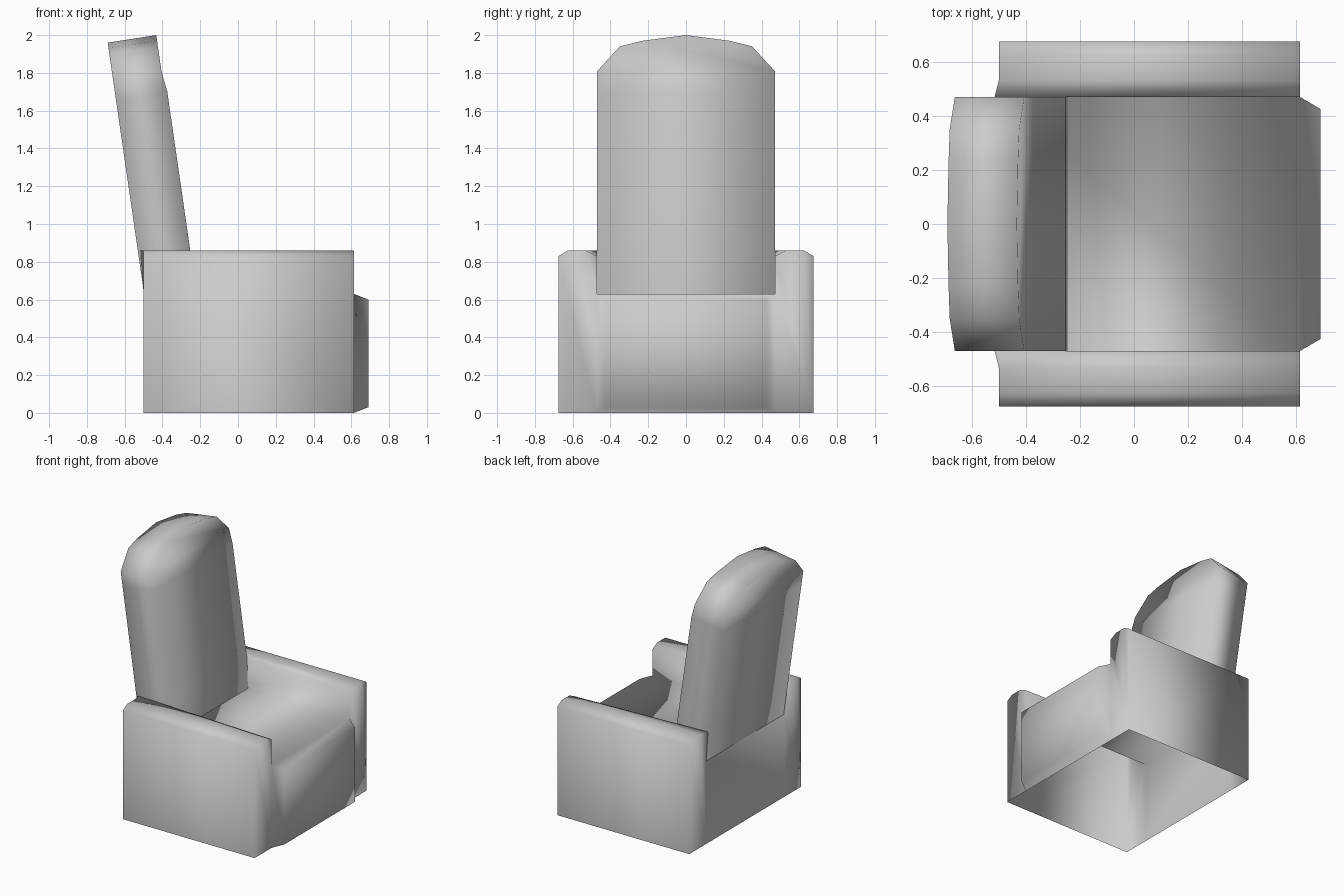
import bpy, bmesh, math

cube = bpy.data.objects.get("Cube")
if cube:
    bpy.data.objects.remove(cube)

grey = bpy.data.materials.new("grey upholstery")
grey.use_nodes = True
grey.diffuse_color = (0.6, 0.6, 0.6, 1)
grey.node_tree.nodes["Principled BSDF"].inputs["Base Color"].default_value = (0.6, 0.6, 0.6, 1)

BACK, FRONT, SEAT = -0.5, 0.613, 0.63


def finish(bm, name):
    """Weld a bmesh and turn it into a soft shaded upholstered part."""
    bmesh.ops.remove_doubles(bm, verts=bm.verts, dist=0.0005)
    bmesh.ops.recalc_face_normals(bm, faces=bm.faces)
    mesh = bpy.data.meshes.new(name)
    bm.to_mesh(mesh)
    bm.free()
    mesh.materials.append(grey)
    ob = bpy.data.objects.new(name, mesh)
    bpy.context.collection.objects.link(ob)
    bpy.ops.object.select_all(action="DESELECT")
    ob.select_set(True)
    bpy.context.view_layer.objects.active = ob
    bpy.ops.object.shade_smooth_by_angle(angle=math.radians(150))


def strip(bm, a, b):
    """Join two open chains of vertices with quads."""
    for i in range(len(a) - 1):
        bm.faces.new((a[i], a[i + 1], b[i + 1], b[i]))


def ring(bm, x, w, low, high):
    """Rectangle of vertices across the chair, closed for strip()."""
    corners = [bm.verts.new((x, y, z)) for y, z in [(-w, low), (w, low), (w, high), (-w, high)]]
    return corners + corners[:1]


# Base shell, open underneath: rear wall, seat top and padded front
bm = bmesh.new()
rear = ring(bm, BACK, 0.47, 0, SEAT)
mid = ring(bm, FRONT, 0.47, 0, SEAT)
pad = ring(bm, 0.69, 0.425, 0.03, 0.6)
bm.faces.new(rear[:4])
strip(bm, rear[2:4], mid[2:4])
strip(bm, mid, pad)
bm.faces.new(pad[:4])

# Armrests with softened tops, welded to the base
arm_profile = [(0.47, SEAT), (0.47, 0.83), (0.53, 0.86), (0.625, 0.86), (0.675, 0.83), (0.675, 0)]
for side in (1, -1):
    ends = []
    for x in (BACK, FRONT):
        chain = [bm.verts.new((x, side * y, z)) for y, z in arm_profile]
        foot = bm.verts.new((x, side * 0.47, 0))
        bm.faces.new(chain + [foot])
        ends.append(chain)
    strip(bm, *ends)
    # rear inner corner runs up against the backrest
    ends[0][1].co.x = -0.515
    ends[0][1].co.z = 0.86
finish(bm, "base_and_armrests")

# Leaning backrest: half outline mirrored into an arched slab, open at the seat
half = [(0.47, SEAT), (0.47, 0.82), (0.47, 1.66), (0.47, 1.77), (0.35, 1.9), (0.23, 1.93)]
outline = half + [(0, 1.96)] + [(-y, z) for y, z in reversed(half)]
bm = bmesh.new()
rear, front = [], []
for y, z in outline:
    x = BACK - (z - 0.65) * 0.145
    rear.append(bm.verts.new((x, y, z)))
    inset = 0.015 if z > 1.7 else 0
    lift = 0 if z == SEAT else 0.04
    front.append(bm.verts.new((min(x + 0.272 - inset, -0.245), y, z + lift)))
strip(bm, rear, front)
for face in (rear, front):
    for i in range(2):
        bm.faces.new((face[i], face[i + 1], face[-2 - i], face[-1 - i]))
    bm.faces.new(face[2:-2])
finish(bm, "backrest")
